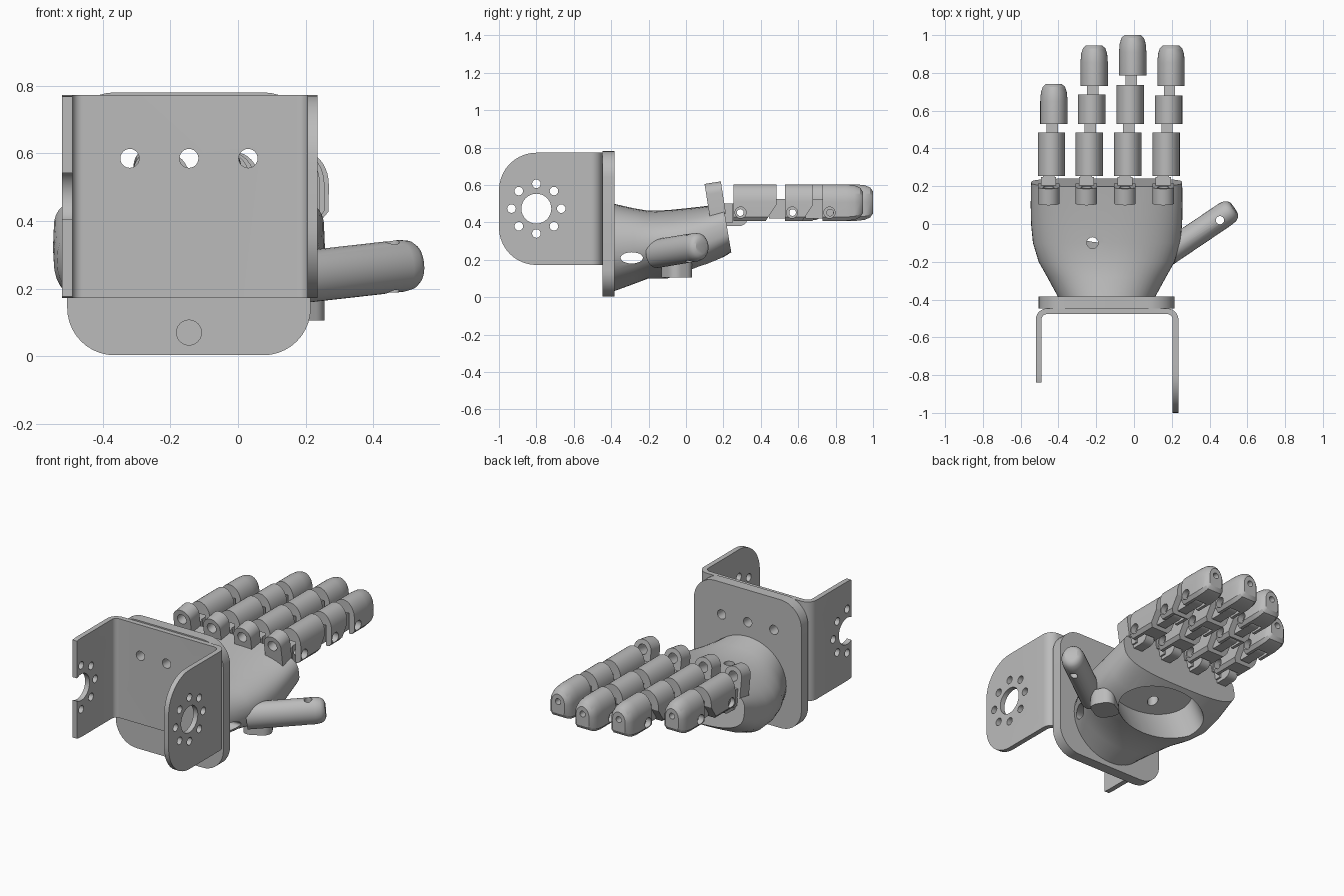
import bpy, bmesh
from math import sin, cos, pi, radians
from mathutils import Matrix, Vector

if "Cube" in bpy.data.objects:
    bpy.data.objects.remove(bpy.data.objects["Cube"], do_unlink=True)

grey = bpy.data.materials.new("light_grey")
grey.use_nodes = True
grey.diffuse_color = (0.5, 0.5, 0.5, 1)
grey.node_tree.nodes["Principled BSDF"].inputs["Base Color"].default_value = (0.5, 0.5, 0.5, 1)


def loft(name, rings):
    """Skin a list of closed rings and cap both ends."""
    bm = bmesh.new()
    loops = [[bm.verts.new(p) for p in ring] for ring in rings]
    n = len(loops[0])
    for a, b in zip(loops, loops[1:]):
        for i in range(n):
            bm.faces.new((a[i], a[(i + 1) % n], b[(i + 1) % n], b[i]))
    bm.faces.new(loops[0])
    bm.faces.new(loops[-1])
    bmesh.ops.recalc_face_normals(bm, faces=bm.faces)
    mesh = bpy.data.meshes.new(name)
    bm.to_mesh(mesh)
    bm.free()
    mesh.materials.append(grey)
    obj = bpy.data.objects.new(name, mesh)
    bpy.context.collection.objects.link(obj)
    return obj


def extrude(name, pts, axis, lo, hi):
    """Extrude a 2D outline along x (y,z), y (x,z) or z (x,y)."""
    def place(p, d):
        return {"x": (d, *p), "y": (p[0], d, p[1]), "z": (*p, d)}[axis]
    return loft(name, [[place(p, d) for p in pts] for d in (lo, hi)])


def arc(cx, cy, r, a0, a1, n=10):
    return [(cx + r * cos(radians(a0 + (a1 - a0) * i / n)),
             cy + r * sin(radians(a0 + (a1 - a0) * i / n))) for i in range(n + 1)]


def circle(cx, cy, r, n=24):
    return arc(cx, cy, r, 0, 360, n)[:-1]


def rect(x0, x1, y0, y1):
    return [(x0, y0), (x1, y0), (x1, y1), (x0, y1)]


def rounded(x0, x1, y0, y1, r):
    return (arc(x1 - r, y1 - r, r, 0, 90) + arc(x0 + r, y1 - r, r, 90, 180)
            + arc(x0 + r, y0 + r, r, 180, 270) + arc(x1 - r, y0 + r, r, 270, 360))


def boolean(obj, tool, kind="DIFFERENCE"):
    mod = obj.modifiers.new("cut", "BOOLEAN")
    mod.operation, mod.solver, mod.object = kind, "EXACT", tool
    bpy.context.view_layer.objects.active = obj
    bpy.ops.object.modifier_apply(modifier=mod.name)
    bpy.data.objects.remove(tool, do_unlink=True)


def drill(obj, axis, pts, lo, hi):
    boolean(obj, extrude("cutter", pts, axis, lo, hi))


def turn(obj, pivot, angle, axis):
    p = Matrix.Translation(Vector(pivot))
    obj.data.transform(p @ Matrix.Rotation(radians(angle), 4, axis) @ p.inverted())
    return obj


MID = -0.145
screw_x = (MID - 0.175, MID, MID + 0.175)

# Wrist plate with screw holes
plate = extrude("wrist_plate", rounded(-0.505, 0.215, 0.003, 0.78, 0.14), "y", -0.447, -0.383)
drill(plate, "y", circle(MID, 0.07, 0.037), -0.6, -0.3)

# U-shaped servo bracket: bent strip trimmed to rounded arms
strip = ([(0.235, -1.0)] + arc(0.175, -0.507, 0.06, 0, 90) + arc(-0.46, -0.507, 0.06, 90, 180)
         + [(-0.52, -0.84), (-0.49, -0.84)] + arc(-0.46, -0.507, 0.03, 180, 90)
         + arc(0.175, -0.507, 0.03, 90, 0) + [(0.205, -1.0)])
bracket = extrude("servo_bracket", strip, "z", 0.172, 0.772)
trim = (arc(-0.8, 0.572, 0.2, 90, 180) + arc(-0.8, 0.372, 0.2, 180, 270)
        + [(-0.3, 0.172), (-0.3, 0.772)])
boolean(bracket, extrude("trim", trim, "x", -0.7, 0.4), "INTERSECT")
drill(bracket, "x", circle(-0.8, 0.473, 0.08, 32), -0.7, 0.4)
for y, z in circle(-0.8, 0.473, 0.133, 8):
    drill(bracket, "x", circle(y, z, 0.023, 16), -0.7, 0.4)
for x in screw_x:
    for part in (plate, bracket):
        drill(part, "y", circle(x, 0.585, 0.028), -0.6, -0.3)


# Palm: round wrist flaring to a wide, slanted knuckle end
def oval(y, half, low, high, power, slant=0.0):
    ring, mid, tall = [], (low + high) / 2, (high - low) / 2
    for c, s in circle(0, 0, 1, 56):
        u = abs(c) ** (2 / power) * (1 if c > 0 else -1)
        v = abs(s) ** (2 / power) * (1 if s > 0 else -1)
        ring.append((MID + half * u, y - slant * v, mid + tall * v))
    return ring


palm = loft("palm", [oval(-0.39, 0.255, 0.03, 0.5, 2), oval(-0.28, 0.315, 0.07, 0.475, 2.1),
                     oval(-0.2, 0.36, 0.1, 0.462, 2.2), oval(-0.1, 0.39, 0.1, 0.465, 2.4),
                     oval(0.0, 0.4, 0.105, 0.475, 2.6), oval(0.1, 0.402, 0.155, 0.485, 2.8, 0.01),
                     oval(0.22, 0.4, 0.24, 0.5, 3, 0.022)])
well = [(MID + 0.28 * c, 0.05 + 0.17 * s) for c, s in circle(0, 0, 1, 48)]
boolean(palm, turn(extrude("well", well, "z", -0.2, 0.38), (0, 0.05, 0.18), 25, "X"))
drill(palm, "z", circle(-0.22, -0.1, 0.03), 0.25, 0.7)
drill(palm, "x", [(-0.29 + 0.06 * c, 0.21 + 0.03 * s) for c, s in circle(0, 0, 1)], -0.7, 0.5)


# Finger cross-section: flat underside and rounded back
def finger_ring(x, y, k=1.0):
    pts = [(-0.055, -0.1), (0.055, -0.1), (0.072, -0.08)]
    pts += [(0.0725 * c, 0.095 * s) for c, s in arc(0, 0, 1, 0, 180, 18)] + [(-0.072, -0.08)]
    return [(x + k * u, y, 0.508 + k * v) for u, v in pts]


def segment(name, x, y0, y1, tip):
    if tip:
        ends = [(y1 - 0.09, 1), (y1 - 0.045, 0.95), (y1 - 0.015, 0.82), (y1, 0.6)]
    else:
        ends = [(y1, 1)]
    obj = loft(name, [finger_ring(x, y0)] + [finger_ring(x, y, k) for y, k in ends])
    drill(obj, "z", rect(x - 0.036, x + 0.036, y0 - 0.02, y0 + 0.085), 0.3, 0.53)
    drill(obj, "x", circle(y0 + 0.037, 0.452, 0.03, 20), x - 0.2, x + 0.2)
    if tip:
        drill(obj, "y", circle(x, 0.52, 0.018, 16), y1 - 0.05, y1 + 0.1)
    else:
        drill(obj, "x", [(y1 - 0.07, 0.39), (y1 + 0.01, 0.39), (y1 + 0.01, 0.51)], x - 0.2, x + 0.2)


def link(name, x, y0, y1, low, high):
    tongue = rect(y0, y1 - 0.03, low, high)[:1] + arc(y1 - 0.045, low + 0.045, 0.045, -90, 0, 6)
    obj = extrude(name, tongue + [(y1, high), (y0, high)], "x", x - 0.03, x + 0.03)
    drill(obj, "x", circle(y1 - 0.04, 0.452, 0.018, 16), x - 0.2, x + 0.2)


fingers = {"index": (0.17, [(0.53, 0.68), (0.73, 0.945)]),
           "middle": (-0.033, [(0.53, 0.735), (0.785, 1.0)]),
           "ring": (-0.237, [(0.53, 0.685), (0.73, 0.945)]),
           "little": (-0.437, [(0.53, 0.74)])}

for name, (x, spans) in fingers.items():
    # Tilted knuckle eyelet on the back of the palm
    bx = x - 0.015
    eye = [(bx - 0.057, 0.44)] + arc(bx, 0.556, 0.057, 180, 0, 16) + [(bx + 0.057, 0.44)]
    knuckle = extrude(name + "_knuckle", eye, "y", 0.11, 0.198)
    drill(knuckle, "y", circle(bx, 0.555, 0.03, 20), 0.0, 0.3)
    turn(knuckle, (bx, 0.155, 0.54), 9, "X")
    link(name + "_knuckle_link", bx, 0.15, 0.33, 0.38, 0.5)
    extrude(name + "_knuckle_neck", rect(bx - 0.04, bx + 0.04, 0.17, 0.25), "z", 0.4, 0.5)
    # Finger segments joined by narrow hinge links
    segment(name + "_segment_1", x, 0.255, 0.485, False)
    end = 0.485
    for i, (y0, y1) in enumerate(spans):
        sx = x + 0.013 * (i + 1)
        link(f"{name}_link_{i + 1}", sx - 0.008, end - 0.04, y0 + 0.08, 0.42, 0.525)
        segment(f"{name}_segment_{i + 2}", sx, y0, y1, i == len(spans) - 1)
        end = y1

# Thumb: oval rod with rounded end, angled outwards, on a hinge block
base, tip = Vector((0.17, -0.16, 0.232)), Vector((0.525, 0.08, 0.272))
along = (tip - base).normalized()
side = along.cross(Vector((0, 0, 1))).normalized()
up = side.cross(along)
length = (tip - base).length
rings = []
for t, k in ((0, 1), (length - 0.05, 1), (length - 0.02, 0.93), (length - 0.004, 0.78), (length + 0.005, 0.55)):
    rings.append([base + along * t + side * (0.066 * k * c) + up * (0.077 * k * s)
                  for c, s in circle(0, 0, 1, 28)])
thumb = loft("thumb", rings)
drill(thumb, "z", circle(0.455, 0.02, 0.022, 16), 0.0, 0.5)
hinge = extrude("thumb_hinge", rounded(0.09, 0.25, -0.12, 0.02, 0.05), "z", 0.105, 0.2)
turn(hinge, (0.17, -0.05, 0.15), 30, "Z")

# Smooth curved faces and keep sharp edges
bpy.ops.object.select_all(action="DESELECT")
for obj in bpy.context.scene.objects:
    if obj.type == "MESH":
        obj.select_set(True)
        bpy.context.view_layer.objects.active = obj
bpy.ops.object.shade_smooth_by_angle(angle=radians(30))
